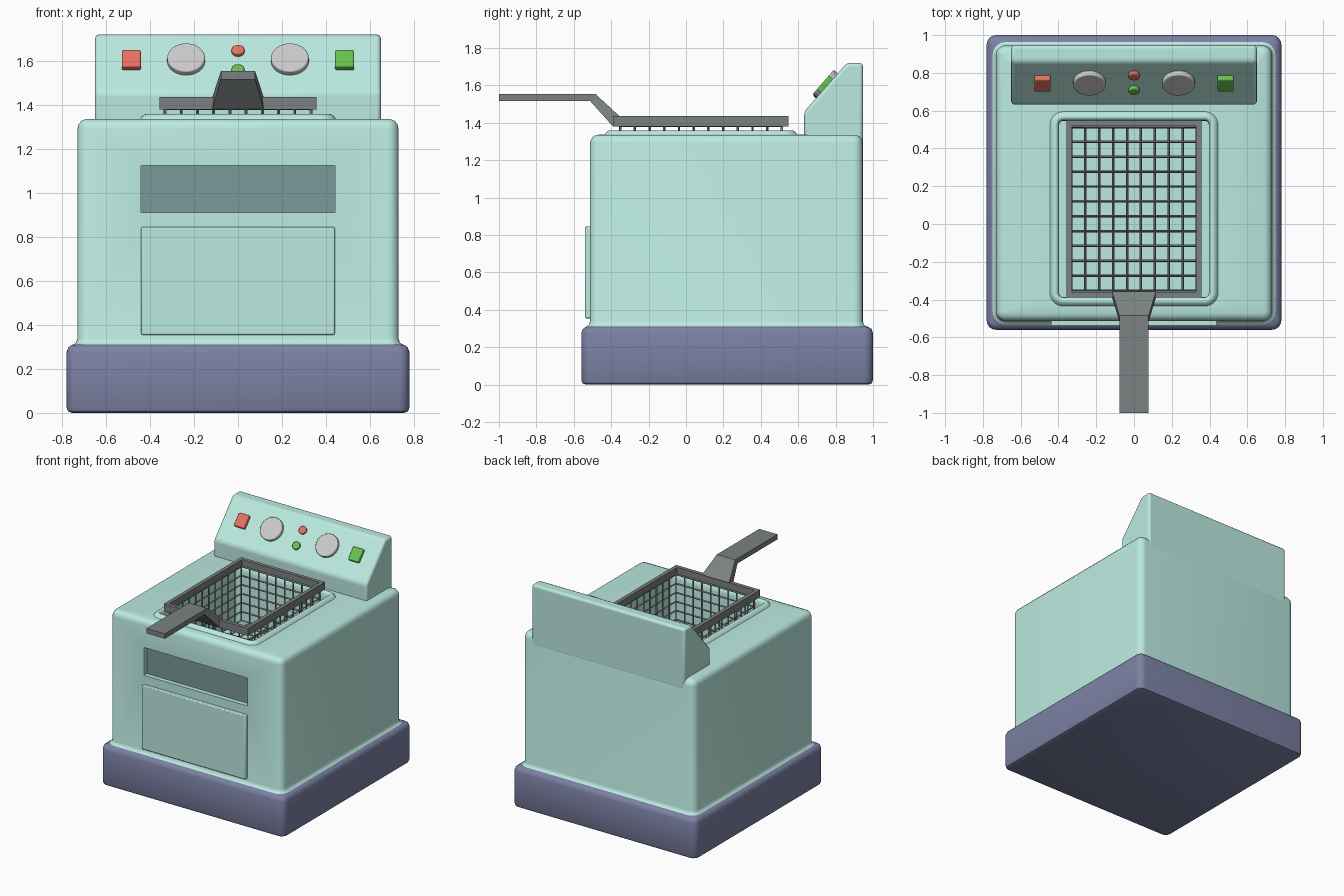
import bpy, bmesh, math
from mathutils import Vector, Matrix

if "Cube" in bpy.data.objects:
    bpy.data.objects.remove(bpy.data.objects["Cube"])


def material(name, r, g, b):
    m = bpy.data.materials.new(name)
    m.diffuse_color = (r, g, b, 1)
    m.use_nodes = True
    m.node_tree.nodes["Principled BSDF"].inputs["Base Color"].default_value = m.diffuse_color
    return m


TEAL = material("teal", .50, .83, .75)
DARK_TEAL = material("dark_teal", .19, .32, .31)
SLATE = material("slate", .20, .22, .37)
STEEL = material("steel", .20, .22, .22)
SILVER = material("silver", .52, .51, .51)
RED = material("red", .80, .17, .12)
GREEN = material("green", .14, .53, .08)


def finish(name, bm, mats, bevel=0, segments=3, smooth=True):
    bmesh.ops.recalc_face_normals(bm, faces=bm.faces)
    me = bpy.data.meshes.new(name)
    bm.to_mesh(me)
    bm.free()
    ob = bpy.data.objects.new(name, me)
    bpy.context.collection.objects.link(ob)
    for m in mats:
        me.materials.append(m)
    if bevel:
        mod = ob.modifiers.new("bevel", 'BEVEL')
        mod.width, mod.segments, mod.limit_method = bevel, segments, 'ANGLE'
    if smooth:
        select(ob)
        bpy.ops.object.shade_smooth_by_angle(angle=math.radians(40))
    return ob


def select(ob):
    bpy.ops.object.select_all(action='DESELECT')
    ob.select_set(True)
    bpy.context.view_layer.objects.active = ob


def loft(name, rings, mats, closed=False, split=0, **kw):
    """Skin a list of point rings; rings before 'split' use material 0, later ones 1."""
    bm = bmesh.new()
    vs = [[bm.verts.new(p) for p in r] for r in rings]
    n = len(vs[0])
    for i in range(len(vs) - (0 if closed else 1)):
        a, b = vs[i], vs[(i + 1) % len(vs)]
        for k in range(n):
            f = bm.faces.new((a[k], a[(k + 1) % n], b[(k + 1) % n], b[k]))
            f.material_index = int(split > 0 and i >= split)
    if not closed:
        bm.faces.new(vs[0])
        bm.faces.new(vs[-1]).material_index = int(split > 0)
    return finish(name, bm, mats, **kw)


def rect(hx, y0, y1, z, r=0, seg=6):
    """Horizontal rectangle ring with optional rounded corners."""
    if r == 0:
        return [(hx, y0, z), (hx, y1, z), (-hx, y1, z), (-hx, y0, z)]
    pts = []
    for q, (cx, cy) in enumerate([(hx - r, y1 - r), (r - hx, y1 - r),
                                  (r - hx, y0 + r), (hx - r, y0 + r)]):
        for s in range(seg + 1):
            a = math.pi / 2 * (q + s / seg)
            pts.append((cx + r * math.cos(a), cy + r * math.sin(a), z))
    return pts


def box(name, x0, x1, y0, y1, z0, z1, mat, **kw):
    hx, cx = (x1 - x0) / 2, (x0 + x1) / 2
    rings = [[(x + cx, y, z) for x, y, z in rect(hx, y0, y1, zz)] for zz in (z0, z1)]
    return loft(name, rings, [mat], **kw)


# Cabinet: plinth, body, raised lip and oil well as one lofted skin
def inset(base, steps):
    hx, y0, y1, r = base
    return [rect(hx - d, y0 + d, y1 - d, z, max(r - d, .015)) for d, z in steps]


plinth = inset((.78, -.56, 1.0, .05), [(.025, 0), (.007, .007), (0, .025), (0, .275),
                                       (.008, .298), (.025, .309)])
body = inset((.73, -.513, .945, .05), [(-.018, .312), (-.006, .32), (0, .34), (0, 1.292),
                                       (.005, 1.312), (.017, 1.328), (.038, 1.336)])
lip = inset((.445, -.435, .595, .07), [(0, 1.337), (.008, 1.348), (.018, 1.357), (.028, 1.36),
                                       (.038, 1.357), (.046, 1.345), (.049, 1.32), (.049, .92)])
cabinet = loft("cabinet", plinth + body + lip, [SLATE, TEAL], split=len(plinth))

# Front slot cut into the cabinet, with a darker back plate
cutter = box("slot_cutter", -.44, .44, -.6, -.475, .912, 1.126, TEAL, smooth=False)
cutter.hide_render = True
cut = cabinet.modifiers.new("slot", 'BOOLEAN')
cut.object, cut.operation, cut.solver = cutter, 'DIFFERENCE', 'EXACT'
select(cabinet)
bpy.ops.object.modifier_apply(modifier="slot")
bpy.data.objects.remove(cutter)
box("slot_back", -.44, .44, -.478, -.465, .912, 1.126, DARK_TEAL, smooth=False)

# Front access door
box("front_door", -.44, .44, -.54, -.48, .355, .845, TEAL, bevel=.006, segments=2)

# Sloped control housing at the back
profile = [(.632, 1.25), (.632, 1.46), (.86, 1.72), (.946, 1.72), (.946, 1.25)]
loft("control_housing", [[(x, y, z) for y, z in profile] for x in (-.65, .65)], [TEAL],
     bevel=.018)

# Controls sit on the slope
TILT = math.atan2(.26, .228)


def on_slope(ob, x, z):
    y = .632 + (z - 1.46) * .228 / .26
    ob.matrix_world = Matrix.Translation((x, y, z)) @ Matrix.Rotation(TILT, 4, 'X')


def disc(name, x, z, r, d, mat):
    rings = [[(r * math.cos(k * math.tau / 32), r * math.sin(k * math.tau / 32), h)
              for k in range(32)] for h in (-.02, d)]
    on_slope(loft(name, rings, [mat], bevel=.007), x, z)


for side, label, mat in ((-1, "left", RED), (1, "right", GREEN)):
    disc(label + "_knob", side * .236, 1.60, .086, .028, SILVER)
    button = box(label + "_button", -.043, .043, -.05, .05, -.02, .028, mat, bevel=.008)
    on_slope(button, side * .485, 1.597)
disc("upper_lamp", 0, 1.642, .029, .02, RED)
disc("lower_lamp", 0, 1.553, .029, .02, GREEN)

# Basket rim
rim = [rect(.357 - d, -.39 + d, .547 - d, z) for d, z in
       ((0, 1.38), (0, 1.437), (.029, 1.437), (.029, 1.38))]
loft("basket_rim", rim, [STEEL], closed=True, smooth=False)

# Basket mesh: gridded open box turned into wires
bm = bmesh.new()
X, Y0, Y1, Z0, Z1 = .332, -.352, .513, .97, 1.385
NX, NY, NZ = 9, 11, 6


def wire_wall(origin, u, v, nu, nv):
    o, u, v = Vector(origin), Vector(u), Vector(v)
    g = [[bm.verts.new(o + u * i / nu + v * j / nv) for j in range(nv + 1)]
         for i in range(nu + 1)]
    for i in range(nu):
        for j in range(nv):
            bm.faces.new((g[i][j], g[i + 1][j], g[i + 1][j + 1], g[i][j + 1]))


W, D, H = (2 * X, 0, 0), (0, Y1 - Y0, 0), (0, 0, Z1 - Z0)
wire_wall((-X, Y0, Z0), W, D, NX, NY)
for y in (Y0, Y1):
    wire_wall((-X, y, Z0), W, H, NX, NZ)
for x in (-X, X):
    wire_wall((x, Y0, Z0), D, H, NY, NZ)
bmesh.ops.remove_doubles(bm, verts=bm.verts, dist=.0005)
mesh = finish("basket_mesh", bm, [STEEL], smooth=False)
wire = mesh.modifiers.new("wire", 'WIREFRAME')
wire.thickness, wire.offset, wire.use_boundary = .013, 0, True

# Basket handle: flat grip, then a widening bend down to the rim
handle = [[(w, yt, zt), (-w, yt, zt), (-w, yb, zb), (w, yb, zb)] for w, yt, zt, yb, zb in
          ((.078, -1, 1.555, -1, 1.517), (.078, -.485, 1.555, -.513, 1.517),
           (.116, -.358, 1.438, -.392, 1.382))]
loft("basket_handle", handle, [STEEL], smooth=False)
